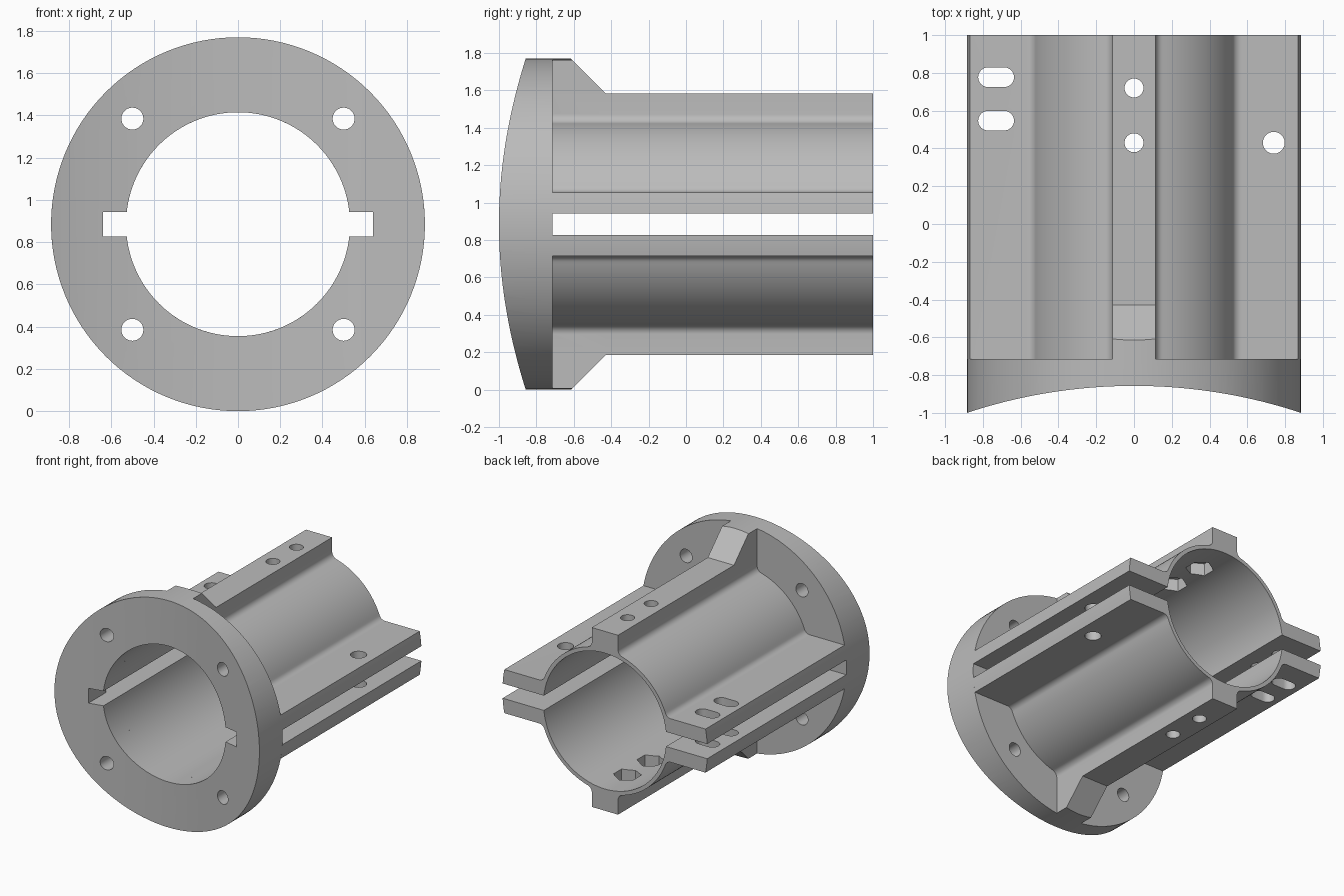
import bpy, bmesh
from math import sin, cos, asin, atan2, sqrt, pi, radians

cube = bpy.data.objects.get("Cube")
if cube:
    bpy.data.objects.remove(cube)

# Main dimensions, measured from the bore axis
AXIS_Z = 0.885
FLANGE_R, BORE_R, TUBE_R, FILLET = 0.885, 0.53, 0.56, 0.05
SLOT, PLATE_TOP, RIB_X, RIB_TOP = 0.0575, 0.17, 0.113, 0.70
FLANGE_BACK, BACK = -0.715, 1.0

grey = bpy.data.materials.new("plain_grey")
grey.use_nodes = True
grey.diffuse_color = (0.5, 0.5, 0.5, 1)
grey.node_tree.nodes["Principled BSDF"].inputs["Base Color"].default_value = (0.5, 0.5, 0.5, 1)


def prism(name, points, axis, lo, hi, cutter=False):
    """Extrude a 2D outline along x, y or z."""
    place = {"x": lambda a, b, t: (t, a, b),
             "y": lambda a, b, t: (a, t, b),
             "z": lambda a, b, t: (a, b, t)}[axis]
    bm = bmesh.new()
    face = bm.faces.new([bm.verts.new(place(a, b, lo)) for a, b in points])
    new = bmesh.ops.extrude_face_region(bm, geom=[face])["geom"]
    shift = place(0, 0, hi - lo)
    bmesh.ops.translate(bm, vec=shift, verts=[v for v in new if isinstance(v, bmesh.types.BMVert)])
    bmesh.ops.recalc_face_normals(bm, faces=bm.faces)
    mesh = bpy.data.meshes.new(name)
    bm.to_mesh(mesh)
    bm.free()
    mesh.materials.append(grey)
    obj = bpy.data.objects.new(name, mesh)
    bpy.context.collection.objects.link(obj)
    obj.hide_render = cutter
    return obj


def arc(cx, cy, r, start, end, steps):
    return [(cx + r * cos(start + (end - start) * i / steps),
             cy + r * sin(start + (end - start) * i / steps)) for i in range(steps + 1)]


def circle(cx, cy, r, steps=32, turn=0):
    return arc(cx, cy, r, turn, turn + 2 * pi, steps)[:-1]


def box(x, y):
    return [(-x, -y), (x, -y), (x, y), (-x, y)]


def combine(obj, other, operation):
    """Apply a boolean and discard the second solid."""
    mod = obj.modifiers.new("shape", "BOOLEAN")
    mod.operation, mod.object, mod.solver = operation, other, "EXACT"
    bpy.context.view_layer.update()
    graph = bpy.context.evaluated_depsgraph_get()
    mesh = bpy.data.meshes.new_from_object(obj.evaluated_get(graph))
    obj.modifiers.clear()
    obj.data = mesh
    bpy.data.objects.remove(other)


def cut(obj, points, axis, lo, hi):
    combine(obj, prism("cutter", points, axis, lo, hi, True), "DIFFERENCE")


# Flange with a concave front, bore, key slots and bolt holes
flange = prism("flange", circle(0, 0, FLANGE_R, 128), "y", -1.05, FLANGE_BACK)
sag = 0.143
front_r = (FLANGE_R ** 2 + sag ** 2) / (2 * sag)
centre_y = -1 + sag - front_r
half = asin(0.95 / front_r)
hollow = arc(0, centre_y, front_r, pi / 2 - half, pi / 2 + half, 48) + [(-1, -1.3), (1, -1.3)]
cut(flange, hollow, "z", -1, 1)
cut(flange, circle(0, 0, BORE_R, 128), "y", -1.2, 0)
cut(flange, box(0.64, SLOT), "y", -1.2, 0)
for sx in (-1, 1):
    for sz in (-1, 1):
        cut(flange, circle(0.5 * sx, 0.5 * sz, 0.052), "y", -1.2, 0)


def half_outline():
    """Upper half shell: clamp plates, filleted tube wall and top rib."""
    reach = TUBE_R + FILLET
    py = PLATE_TOP + FILLET
    px = sqrt(reach ** 2 - py ** 2)
    rx = RIB_X + FILLET
    ry = sqrt(reach ** 2 - rx ** 2)
    plate_angle, rib_angle = atan2(py, px), atan2(ry, rx)
    side = arc(0, 0, FLANGE_R, asin(SLOT / FLANGE_R), asin(PLATE_TOP / FLANGE_R), 4)
    side += arc(px, py, FILLET, 1.5 * pi, pi + plate_angle, 8)
    side += arc(0, 0, TUBE_R, plate_angle, rib_angle, 32)[1:-1]
    side += arc(rx, ry, FILLET, pi + rib_angle, pi, 8)
    side.append((RIB_X, RIB_TOP))
    start = asin(SLOT / BORE_R)
    inner = arc(0, 0, BORE_R, pi - start, start, 64)
    return side + [(-x, z) for x, z in reversed(side)] + inner


def stadium(cx, cy, half_length, r):
    return (arc(cx + half_length - r, cy, r, -pi / 2, pi / 2, 12)
            + arc(cx - half_length + r, cy, r, pi / 2, 1.5 * pi, 12))


def clamp_half(name, sign):
    shell = prism(name, half_outline(), "y", FLANGE_BACK, BACK)
    # Sloped gusset from rib to flange rim
    rise = RIB_TOP + 0.285
    gusset = prism("gusset", [(FLANGE_BACK, 0.57), (FLANGE_BACK, rise),
                              (-0.43, RIB_TOP), (-0.43, 0.57)], "x", -RIB_X, RIB_X)
    combine(gusset, prism("rim", circle(0, 0, FLANGE_R, 128), "y", -1, 0, True), "INTERSECT")
    combine(shell, gusset, "UNION")
    # Rib bolt holes with hexagonal nut pockets inside the bore
    for y in (0.43, 0.72):
        cut(shell, circle(0, y, 0.05), "z", 0.3, 0.9)
        cut(shell, circle(0, y, 0.1, 6, pi / 2), "z", 0.3, 0.62)
    # Plate slots on one side, a round hole on the other
    for y in (0.547, 0.777):
        cut(shell, stadium(-0.73, y, 0.095, 0.052), "z", 0, 0.4)
    cut(shell, circle(0.74, 0.43, 0.058), "z", 0, 0.4)
    if sign < 0:
        for v in shell.data.vertices:
            v.co.z = -v.co.z
        shell.data.flip_normals()
    return shell


parts = [flange, clamp_half("upper_clamp_half", 1), clamp_half("lower_clamp_half", -1)]

# Stand on the ground and smooth the curved walls
for obj in parts:
    obj.location.z = AXIS_Z
    bpy.ops.object.select_all(action="DESELECT")
    obj.select_set(True)
    bpy.context.view_layer.objects.active = obj
    bpy.ops.object.shade_smooth_by_angle(angle=radians(25))
